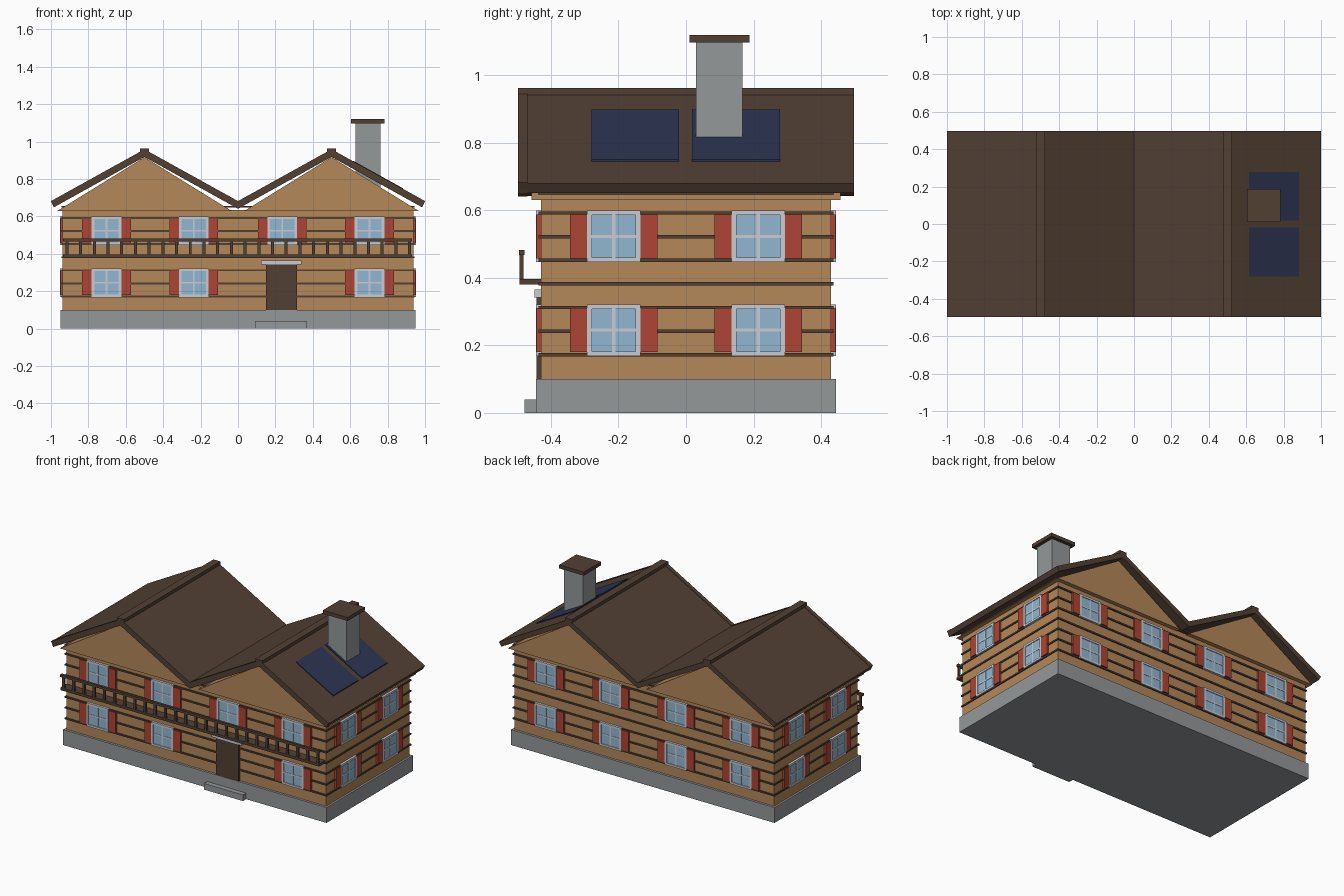
import bpy, bmesh, math
from mathutils import Matrix, Vector

if "Cube" in bpy.data.objects:
    bpy.data.objects.remove(bpy.data.objects["Cube"])


def srgb(r, g, b):
    lin = [(c / 255 / 12.92) if c < 11 else ((c / 255 + 0.055) / 1.055) ** 2.4 for c in (r, g, b)]
    return (*lin, 1.0)


def material(name, rgb):
    m = bpy.data.materials.new(name)
    m.diffuse_color = srgb(*rgb)
    m.use_nodes = True
    m.node_tree.nodes["Principled BSDF"].inputs["Base Color"].default_value = m.diffuse_color
    return m


TIMBER = material("tan timber", (180, 136, 89))
BROWN = material("dark brown wood", (82, 64, 52))
STONE = material("grey stone", (148, 152, 154))
WHITE = material("pale frame", (200, 204, 212))
GLASS = material("blue glass", (145, 183, 210))
RED = material("red shutter", (174, 69, 51))
NAVY = material("navy panel", (44, 52, 82))


def finish(name, bm, mat):
    bmesh.ops.recalc_face_normals(bm, faces=bm.faces)
    me = bpy.data.meshes.new(name)
    bm.to_mesh(me)
    bm.free()
    me.materials.append(mat)
    ob = bpy.data.objects.new(name, me)
    bpy.context.collection.objects.link(ob)
    return ob


def add_box(bm, x, y, z, frame=Matrix()):
    """Box from (min, max) ranges, placed by a matrix."""
    size = Matrix.Diagonal((x[1] - x[0], y[1] - y[0], z[1] - z[0], 1))
    mid = Matrix.Translation([(r[0] + r[1]) / 2 for r in (x, y, z)])
    bmesh.ops.create_cube(bm, size=1, matrix=frame @ mid @ size)


def boxes(name, mat, *ranges):
    bm = bmesh.new()
    for r in ranges:
        add_box(bm, *r)
    return finish(name, bm, mat)


def strip(name, mat, top, bottom, y0, y1):
    """Solid band between two (x, z) polylines, running from y0 to y1."""
    bm = bmesh.new()
    rings = [[bm.verts.new((x, y, z)) for x, z, y in
              ((*t, y0), (*b, y0), (*b, y1), (*t, y1))] for t, b in zip(top, bottom)]
    for a, b in zip(rings, rings[1:]):
        for i in range(4):
            j = (i + 1) % 4
            bm.faces.new((a[i], a[j], b[j], b[i]))
    bm.faces.new(rings[0])
    bm.faces.new(rings[-1])
    return finish(name, bm, mat)


# Foundation, doorstep and walls
boxes("foundation", STONE, ((-0.95, 0.95), (-0.445, 0.445), (0, 0.10)))
boxes("doorstep", STONE, ((0.09, 0.37), (-0.478, -0.44), (0, 0.04)))
boxes("walls", TIMBER, ((-0.937, 0.937), (-0.43, 0.43), (0.10, 0.635)))

# Dark log joints around the walls
joints = [0.172 + 0.07 * i for i in range(7)] + [0.652]
boxes("log_joints", BROWN,
      *[((-0.943, 0.943), (-0.437, 0.437), (z - 0.005, z + 0.005)) for z in joints])

# Gable prisms
for side, cx in (("left", -0.5), ("right", 0.5)):
    bm = bmesh.new()
    ends = [[bm.verts.new((cx + x, y, z)) for x, z in ((-0.465, 0.63), (0.465, 0.63), (0, 0.917))]
            for y in (-0.457, 0.457)]
    for e in ends:
        bm.faces.new(e)
    for i in range(3):
        j = (i + 1) % 3
        bm.faces.new((ends[0][i], ends[0][j], ends[1][j], ends[1][i]))
    finish(side + "_gable", bm, TIMBER)

# Double-pitched roof, front verge boards and ridge caps
top = [(-1, 0.679), (-0.5, 0.956), (0, 0.679), (0.5, 0.956), (1, 0.679)]
low = [(-0.984, 0.651), (-0.5, 0.92), (0, 0.643), (0.5, 0.92), (0.984, 0.651)]
strip("roof", BROWN, top, low, -0.49, 0.497)
strip("verge_board", BROWN, [(x, z + 0.003) for x, z in top],
      [(x, z - 0.002) for x, z in low], -0.497, -0.47)
boxes("ridge_caps", BROWN,
      *[((c - 0.025, c + 0.025), (-0.497, 0.497), (0.93, 0.963)) for c in (-0.5, 0.5)])

# Chimney
boxes("chimney", STONE, ((0.627, 0.761), (0.03, 0.167), (0.74, 1.10)))
boxes("chimney_cap", BROWN, ((0.605, 0.783), (0.01, 0.188), (1.097, 1.12)))

# Solar panels lying on the right slope
slope = (0.956 - 0.679) / 0.5
for i, y in enumerate((-0.15, 0.148)):
    pts = [(x, 0.956 - slope * (x - 0.5)) for x in (0.615, 0.882)]
    strip(f"solar_panel_{i + 1}", NAVY, [(x, z + 0.006) for x, z in pts],
          [(x, z - 0.003) for x, z in pts], y - 0.13, y + 0.13)

# Door with lintel
boxes("door", BROWN, ((0.15, 0.315), (-0.443, -0.425), (0.10, 0.345)))
boxes("door_lintel", WHITE, ((0.124, 0.34), (-0.449, -0.425), (0.342, 0.365)))

# Balcony floor, rail and balusters
boxes("balcony_floor", BROWN, ((-0.935, 0.93), (-0.493, -0.425), (0.38, 0.397)))
boxes("balcony_rail", BROWN, ((-0.935, 0.93), (-0.495, -0.479), (0.467, 0.483)))
boxes("balusters", BROWN,
      *[((x - 0.008, x + 0.008), (-0.493, -0.481), (0.39, 0.475))
        for x in [-0.915 + 0.0733 * i for i in range(26)]])

# Windows: local x runs along the wall, local -y points outwards
frames, panes, shutters = bmesh.new(), bmesh.new(), bmesh.new()


def add_window(m):
    add_box(panes, (-0.07, 0.07), (-0.010, 0.005), (-0.068, 0.068), m)
    for s in (-1, 1):
        xs = sorted((s * 0.065, s * 0.079))
        zs = sorted((s * 0.063, s * 0.076))
        add_box(frames, xs, (-0.015, 0.005), (-0.076, 0.076), m)
        add_box(frames, (-0.065, 0.065), (-0.015, 0.005), zs, m)
        add_box(shutters, sorted((s * 0.079, s * 0.130)), (-0.0125, 0.005), (-0.065, 0.065), m)
    add_box(frames, (-0.0045, 0.0045), (-0.012, 0.005), (-0.065, 0.065), m)
    add_box(frames, (-0.066, 0.066), (-0.012, 0.005), (-0.0045, 0.0045), m)


walls = [(0, 0.43, (-0.703, -0.236, 0.236, 0.703)), (180, 0.43, (-0.703, -0.236, 0.236, 0.703)),
         (90, 0.937, (-0.214, 0.214)), (-90, 0.937, (-0.214, 0.214))]
for angle, dist, centres in walls:
    turn = Matrix.Rotation(math.radians(angle), 4, 'Z')
    for z in (0.245, 0.523):
        for c in centres:
            # the door takes one ground-floor place on the front
            if not (angle == 0 and z < 0.3 and c == 0.236):
                add_window(turn @ Matrix.Translation(Vector((c, -dist, z))))
finish("window_frames", frames, WHITE)
finish("window_panes", panes, GLASS)
finish("shutters", shutters, RED)
